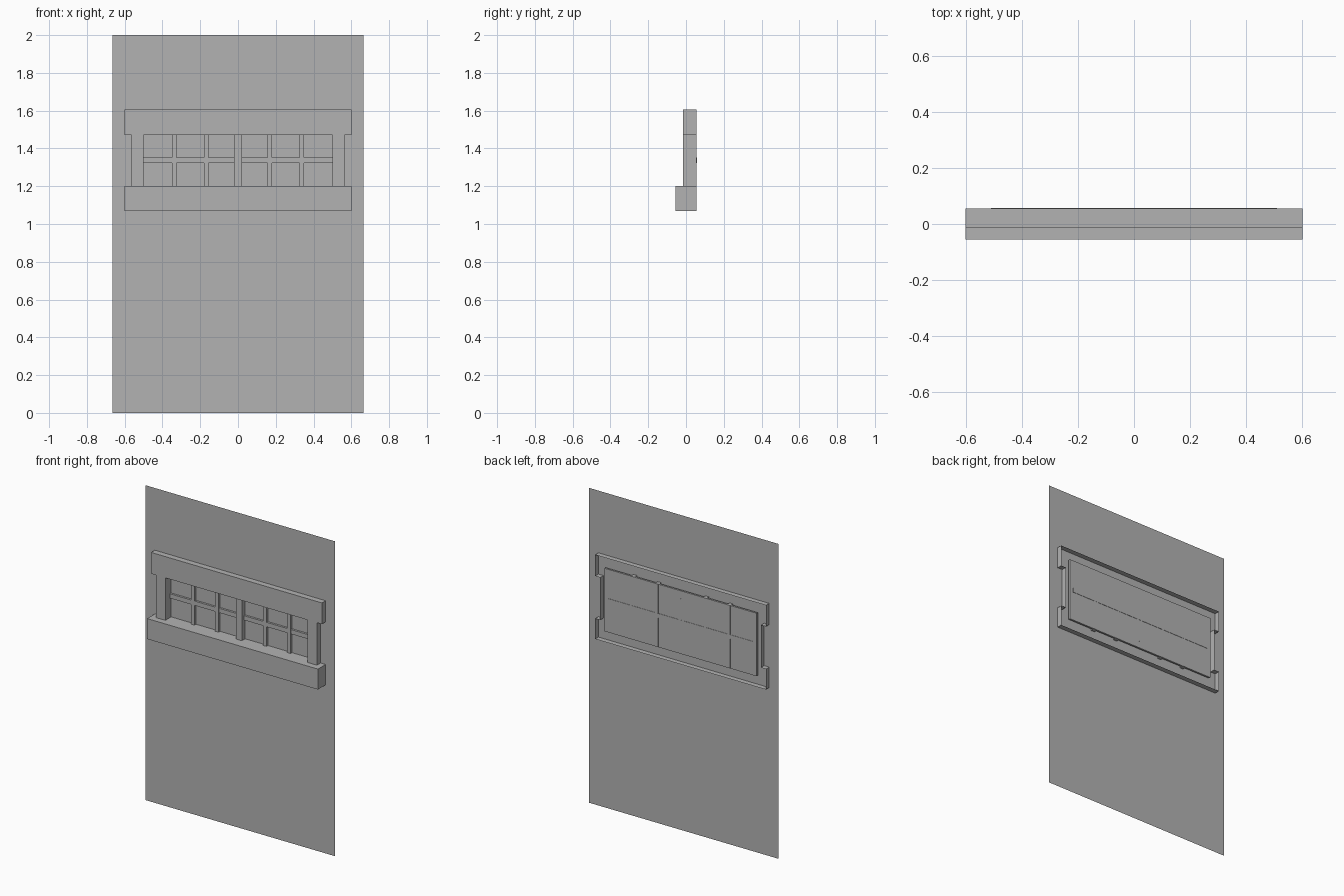
import bpy, bmesh

cube = bpy.data.objects.get("Cube")
if cube:
    bpy.data.objects.remove(cube, do_unlink=True)

grey = bpy.data.materials.new("plain_grey")
grey.use_nodes = True
GREY = (0.45, 0.45, 0.45, 1)
grey.diffuse_color = GREY
grey.node_tree.nodes["Principled BSDF"].inputs["Base Color"].default_value = GREY

# Main measurements
WALL_Y, FRONT, BACK, SILL_FRONT = 0.022, -0.015, 0.055, -0.055
RAIL_X, POST_X, OPEN_X = 0.6, 0.565, 0.5
SILL_LOW, OPEN_LOW, OPEN_HIGH, RAIL_HIGH = 1.07, 1.2, 1.47, 1.605


def finish(name, bm):
    mesh = bpy.data.meshes.new(name)
    bm.to_mesh(mesh)
    bm.free()
    mesh.materials.append(grey)
    obj = bpy.data.objects.new(name, mesh)
    bpy.context.collection.objects.link(obj)
    return obj


def rect(x, z0, z1):
    return [(-x, z0), (x, z0), (x, z1), (-x, z1)]


def plate(bm, points, y):
    return bm.faces.new([bm.verts.new((x, y, z)) for x, z in points])


def band(bm, loop_a, y_a, loop_b, y_b):
    """Quads joining two closed outlines with equal point counts."""
    a = [bm.verts.new((x, y_a, z)) for x, z in loop_a]
    b = [bm.verts.new((x, y_b, z)) for x, z in loop_b]
    for i in range(len(a)):
        j = (i + 1) % len(a)
        bm.faces.new((a[i], a[j], b[j], b[i]))


def box(name, x0, x1, y0, y1, z0, z1):
    bm = bmesh.new()
    face = plate(bm, [(x0, z0), (x1, z0), (x1, z1), (x0, z1)], y0)
    ext = bmesh.ops.extrude_face_region(bm, geom=[face], use_keep_orig=True)
    verts = [v for v in ext["geom"] if isinstance(v, bmesh.types.BMVert)]
    bmesh.ops.translate(bm, verts=verts, vec=(0, y1 - y0, 0))
    bmesh.ops.recalc_face_normals(bm, faces=bm.faces)
    return finish(name, bm)


# Thin wall sheet with the window opening
opening = rect(OPEN_X, OPEN_LOW, OPEN_HIGH)
bm = bmesh.new()
band(bm, rect(0.665, 0, 2), WALL_Y, opening, WALL_Y)
finish("wall_sheet", bm)

# Window surround: a shell open at the back
half = [(RAIL_X, SILL_LOW), (RAIL_X, OPEN_LOW), (POST_X, OPEN_LOW),
        (POST_X, OPEN_HIGH), (RAIL_X, OPEN_HIGH), (RAIL_X, RAIL_HIGH)]
outline = half + [(-x, z) for x, z in reversed(half)]
bm = bmesh.new()
band(bm, outline, FRONT, outline, BACK)
band(bm, opening, BACK - 0.01, opening, FRONT)
plate(bm, rect(RAIL_X, OPEN_HIGH, RAIL_HIGH), FRONT)
for s in (-1, 1):
    post = [(s * OPEN_X, OPEN_LOW), (s * POST_X, OPEN_LOW),
            (s * POST_X, OPEN_HIGH), (s * OPEN_X, OPEN_HIGH)]
    plate(bm, post if s > 0 else post[::-1], FRONT)
finish("window_surround", bm)

# Projecting sill
box("sill", -RAIL_X, RAIL_X, SILL_FRONT, FRONT, SILL_LOW, OPEN_LOW)

# Glass pane and glazing bars
box("glass_pane", -0.535, 0.535, BACK - 0.012, BACK, 1.137, 1.537)
box("centre_mullion", -0.02, 0.02, 0.01, BACK + 0.001, 1.18, 1.487)
for i, x in enumerate((-0.338, -0.168, 0.168, 0.338)):
    box(f"glazing_bar_{i + 1}", x - 0.012, x + 0.012, 0.028, BACK + 0.001, 1.137, 1.537)
box("cross_bar", -0.51, 0.51, 0.03, BACK + 0.002, 1.324, 1.352)
